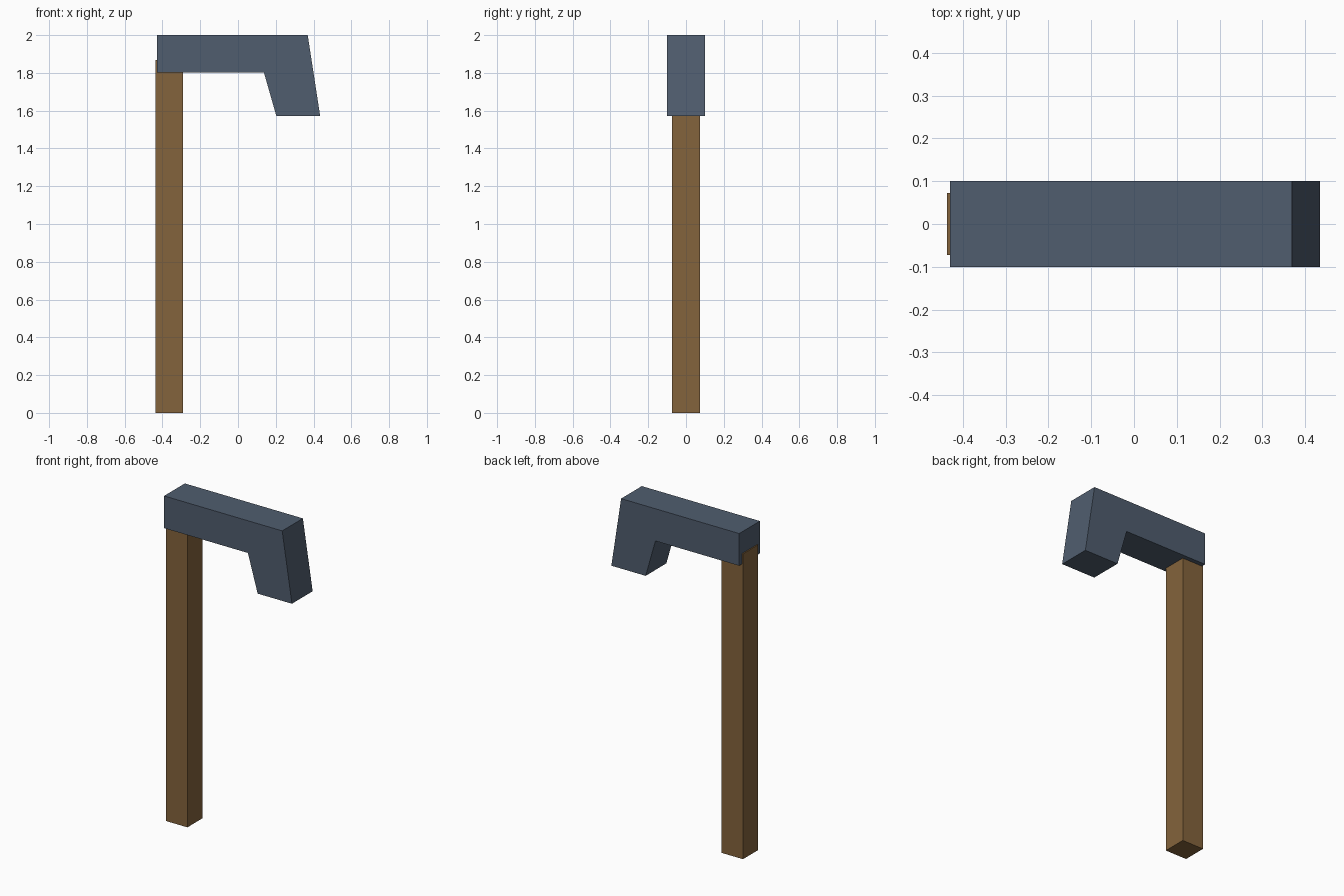
import bpy
import bmesh

cube = bpy.data.objects.get("Cube")
if cube:
    bpy.data.objects.remove(cube, do_unlink=True)


def make_material(name, colour):
    mat = bpy.data.materials.new(name)
    mat.use_nodes = True
    mat.diffuse_color = (*colour, 1)
    bsdf = next(n for n in mat.node_tree.nodes if n.type == "BSDF_PRINCIPLED")
    bsdf.inputs["Base Color"].default_value = (*colour, 1)
    return mat


def extrude_profile(name, profile, half_depth, mat):
    """Extrude an x-z outline symmetrically along y."""
    bm = bmesh.new()
    face = bm.faces.new([bm.verts.new((x, -half_depth, z)) for x, z in profile])
    result = bmesh.ops.extrude_face_region(bm, geom=[face])
    moved = [v for v in result["geom"] if isinstance(v, bmesh.types.BMVert)]
    bmesh.ops.translate(bm, verts=moved, vec=(0, 2 * half_depth, 0))
    bmesh.ops.recalc_face_normals(bm, faces=bm.faces)
    mesh = bpy.data.meshes.new(name)
    bm.to_mesh(mesh)
    bm.free()
    mesh.materials.append(mat)
    obj = bpy.data.objects.new(name, mesh)
    bpy.context.collection.objects.link(obj)
    return obj


wood = make_material("brown wood", (0.23, 0.126, 0.045))
slate = make_material("slate metal", (0.08, 0.11, 0.158))

# Square upright, its outer side just proud of the head
extrude_profile("post", [(-0.437, 0), (-0.291, 0), (-0.291, 1.867), (-0.437, 1.867)],
                0.073, wood)

# Horizontal arm with a slanted, downturned end
extrude_profile("hooked_head", [(-0.43, 1.803), (0.137, 1.803), (0.203, 1.572),
                                (0.435, 1.572), (0.369, 2.0), (-0.43, 2.0)],
                0.1, slate)
